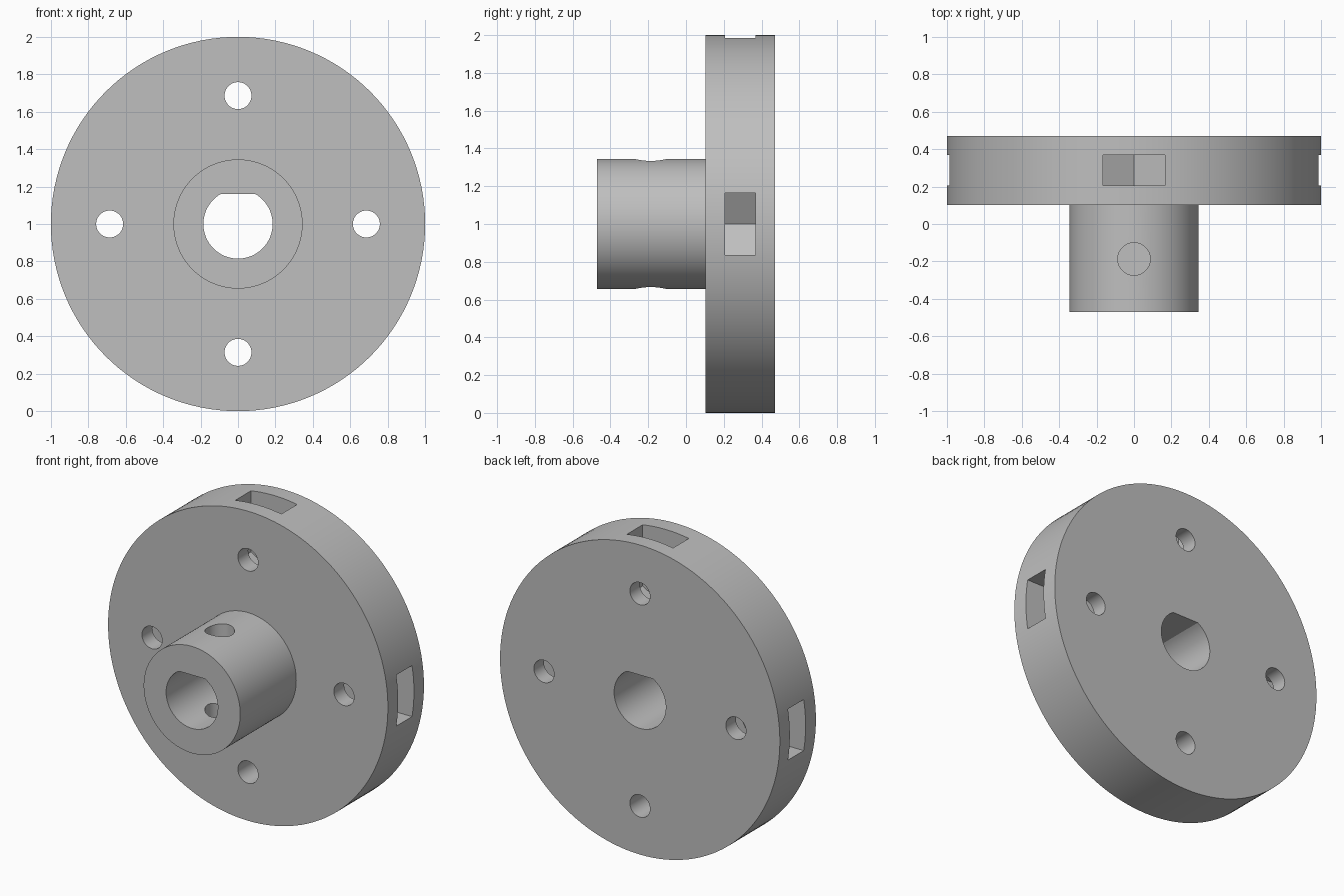
import bpy, bmesh
from math import sin, cos, pi, acos, radians
from mathutils import Matrix, Vector

if "Cube" in bpy.data.objects:
    bpy.data.objects.remove(bpy.data.objects["Cube"])

CENTRE = Vector((0, 0, 1))
FRONT, SHOULDER, BACK = -0.47, 0.102, 0.47
DISC_R, HUB_R, BORE_R, FLAT_Z = 1.0, 0.345, 0.185, 0.16
BOLT_CIRCLE, BOLT_R = 0.686, 0.072
NUT_HALF, NUT_FRONT, NUT_BACK = 0.165, 0.207, 0.368
SCREW_R, SCREW_Y = 0.087, -0.187

grey = bpy.data.materials.new("plain grey")
grey.use_nodes = True
colour = (0.52, 0.52, 0.52, 1)
grey.diffuse_color = colour
grey.node_tree.nodes["Principled BSDF"].inputs["Base Color"].default_value = colour


def make_object(name, bm):
    bmesh.ops.recalc_face_normals(bm, faces=bm.faces)
    mesh = bpy.data.meshes.new(name)
    bm.to_mesh(mesh)
    bm.free()
    mesh.materials.append(grey)
    obj = bpy.data.objects.new(name, mesh)
    bpy.context.collection.objects.link(obj)
    return obj


def arc(radius, start=0.0, end=2 * pi, steps=64, closed=True):
    count = steps if closed else steps + 1
    return [(radius * cos(start + (end - start) * i / steps),
             radius * sin(start + (end - start) * i / steps)) for i in range(count)]


def prism_y(name, outline, y0, y1, turn=0.0):
    """Outline in x and z about the hub axis, extruded along y."""
    bm = bmesh.new()
    face = bm.faces.new([bm.verts.new((x, y0, z)) for x, z in outline])
    new = bmesh.ops.extrude_face_region(bm, geom=[face])["geom"]
    bmesh.ops.translate(bm, vec=(0, y1 - y0, 0),
                        verts=[v for v in new if isinstance(v, bmesh.types.BMVert)])
    bm.transform(Matrix.Translation(CENTRE) @ Matrix.Rotation(turn, 4, "Y"))
    return make_object(name, bm)


def screw_hole(name, z0, z1):
    bm = bmesh.new()
    bmesh.ops.create_cone(bm, cap_ends=True, segments=48, radius1=SCREW_R,
                          radius2=SCREW_R, depth=z1 - z0)
    bm.transform(Matrix.Translation((0, SCREW_Y, (z0 + z1) / 2)))
    return make_object(name, bm)


# Disc and hub turned from one stepped profile
bm = bmesh.new()
profile = [(0, FRONT), (HUB_R, FRONT), (HUB_R, SHOULDER),
           (DISC_R, SHOULDER), (DISC_R, BACK), (0, BACK)]
points = [bm.verts.new((r, y, 0)) for r, y in profile]
edges = [bm.edges.new(pair) for pair in zip(points, points[1:])]
bmesh.ops.spin(bm, geom=points + edges, cent=(0, 0, 0), axis=(0, 1, 0),
               angle=2 * pi, steps=128)
bmesh.ops.remove_doubles(bm, verts=bm.verts, dist=0.0001)
bmesh.ops.dissolve_limit(bm, angle_limit=radians(0.5), verts=bm.verts, edges=bm.edges)
bm.transform(Matrix.Translation(CENTRE))
wheel = make_object("hub_and_disc", bm)

# Shaft bore with a flat at the top
half = acos(FLAT_Z / BORE_R)
cutters = [prism_y("bore_cutter",
                   arc(BORE_R, pi / 2 + half, 5 * pi / 2 - half, closed=False),
                   FRONT - 0.1, BACK + 0.1)]

# Set screw holes: the upper one stops above the shaft flat
cutters.append(screw_hole("upper_screw_cutter", 1.183, 1.5))
cutters.append(screw_hole("lower_screw_cutter", 0.5, 0.95))

# Four bolt holes, each with a nut pocket open at the rim
corner = NUT_HALF / cos(pi / 6)
pocket = [(0, BOLT_CIRCLE - corner), (NUT_HALF, BOLT_CIRCLE - corner / 2),
          (NUT_HALF, 1.2), (-NUT_HALF, 1.2), (-NUT_HALF, BOLT_CIRCLE - corner / 2)]
bolt = [(x, z + BOLT_CIRCLE) for x, z in arc(BOLT_R, steps=48)]
for i in range(4):
    turn = i * pi / 2
    cutters.append(prism_y("nut_pocket_cutter", pocket, NUT_FRONT, NUT_BACK, turn))
    cutters.append(prism_y("bolt_hole_cutter", bolt, SHOULDER - 0.05, BACK + 0.1, turn))

# Cut everything, then discard the cutters
bpy.ops.object.select_all(action="DESELECT")
wheel.select_set(True)
bpy.context.view_layer.objects.active = wheel
for cutter in cutters:
    cutter.hide_render = True
    mod = wheel.modifiers.new("cut", "BOOLEAN")
    mod.operation = "DIFFERENCE"
    mod.solver = "EXACT"
    mod.object = cutter
    bpy.ops.object.modifier_apply(modifier=mod.name)
    bpy.data.objects.remove(cutter)

bpy.ops.object.shade_smooth_by_angle(angle=radians(25))
